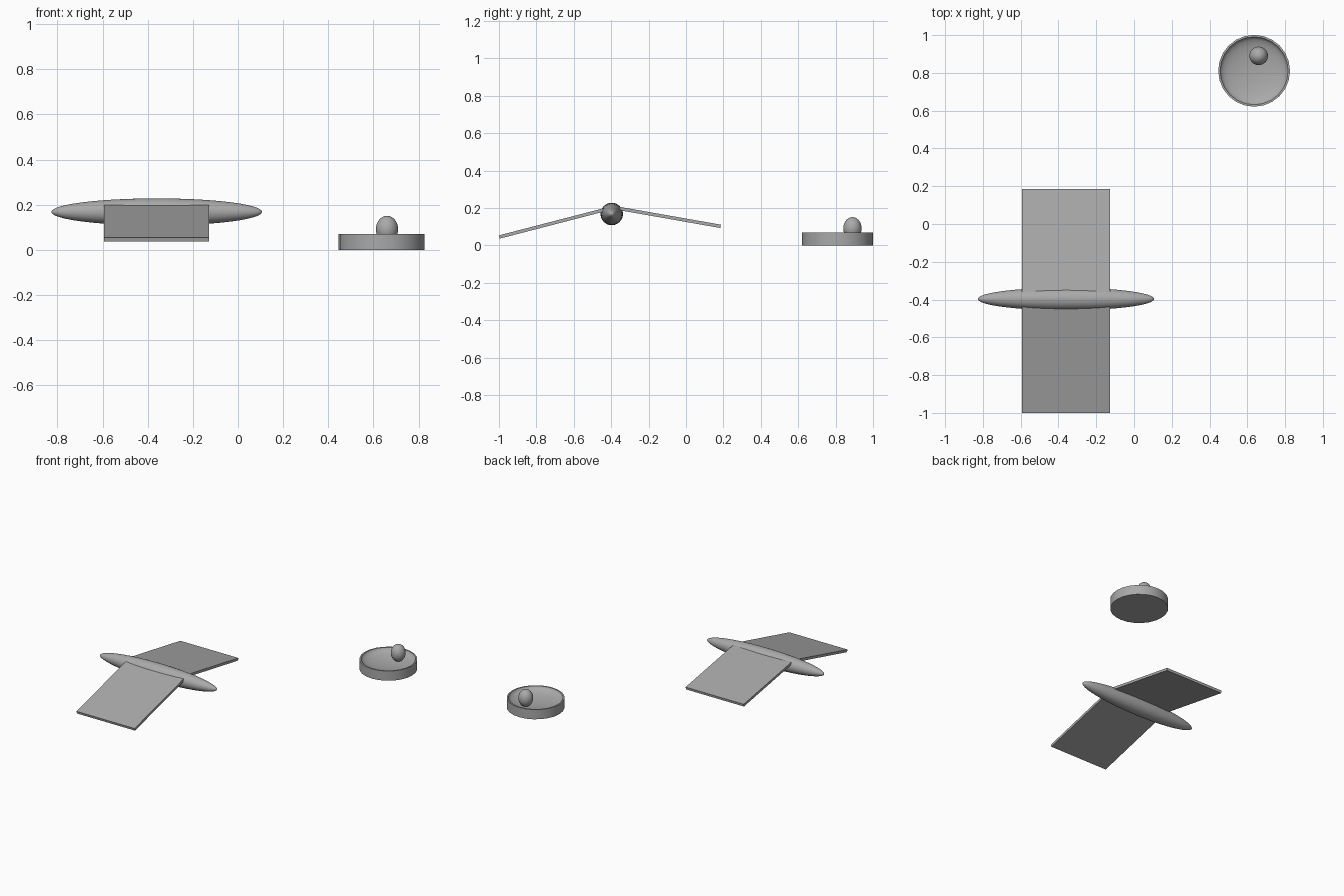
import bpy, math
from mathutils import Vector

cube = bpy.data.objects.get("Cube")
if cube:
    bpy.data.objects.remove(cube, do_unlink=True)

grey = bpy.data.materials.new("plain_grey")
grey.use_nodes = True
colour = (0.4, 0.4, 0.4, 1)
grey.diffuse_color = colour
grey.node_tree.nodes["Principled BSDF"].inputs["Base Color"].default_value = colour


def finish(name, smooth=True):
    obj = bpy.context.object
    obj.name = name
    obj.data.materials.append(grey)
    bpy.ops.object.transform_apply(location=False, rotation=True, scale=True)
    if smooth:
        bpy.ops.object.shade_smooth_by_angle(angle=math.radians(35))
    return obj


def ellipsoid(name, centre, radii, turn=(0, 0, 0)):
    bpy.ops.mesh.primitive_uv_sphere_add(segments=32, ring_count=24, location=centre, rotation=turn)
    bpy.context.object.scale = radii
    return finish(name)


def wing(name, root, tip, width=0.465, thickness=0.018):
    # Thin board running from the body out to the tip
    a, b = Vector((-0.36, *root)), Vector((-0.36, *tip))
    span = b - a
    bpy.ops.mesh.primitive_cube_add(size=1, location=(a + b) / 2,
                                    rotation=(math.atan2(span.z, span.y), 0, 0))
    bpy.context.object.scale = (width, span.length, thickness)
    finish(name, smooth=False)


# Bird: long body with its poles along x, and two drooping wings
ellipsoid("body", (-0.36, -0.397, 0.168), (0.06, 0.06, 0.467), (0, math.pi / 2, 0))
wing("front_wing", (-0.4, 0.2), (-0.998, 0.045))
wing("back_wing", (-0.4, 0.205), (0.185, 0.102))

# Nest: solid disc whose top is hollowed into a shallow round bowl
radius, height, inner, depth, sides = 0.19, 0.07, 0.18, 0.045, 24
profile = [(0, 0), (radius, 0), (radius, height)]
for i in range(9):
    t = math.pi / 2 * i / 8
    profile.append((inner * math.cos(t), height - depth * math.sin(t)))
profile[-1] = (0, height - depth)

verts, rings, faces = [], [], []
for r, z in profile:
    count = sides if r > 0 else 1
    rings.append([len(verts) + k for k in range(count)])
    for k in range(count):
        a = 2 * math.pi * k / sides
        verts.append((r * math.cos(a), r * math.sin(a), z))
for low, high in zip(rings, rings[1:]):
    for k in range(sides):
        n = (k + 1) % sides
        if len(low) == 1:
            faces.append((low[0], high[n], high[k]))
        elif len(high) == 1:
            faces.append((low[k], low[n], high[0]))
        else:
            faces.append((low[k], low[n], high[n], high[k]))
mesh = bpy.data.meshes.new("nest")
mesh.from_pydata(verts, [], faces)
nest = bpy.data.objects.new("nest", mesh)
bpy.context.collection.objects.link(nest)
nest.location = (0.636, 0.811, 0)
bpy.ops.object.select_all(action="DESELECT")
nest.select_set(True)
bpy.context.view_layer.objects.active = nest
finish("nest")

# Egg resting in the bowl
ellipsoid("egg", (0.66, 0.89, 0.091), (0.049, 0.049, 0.06))
